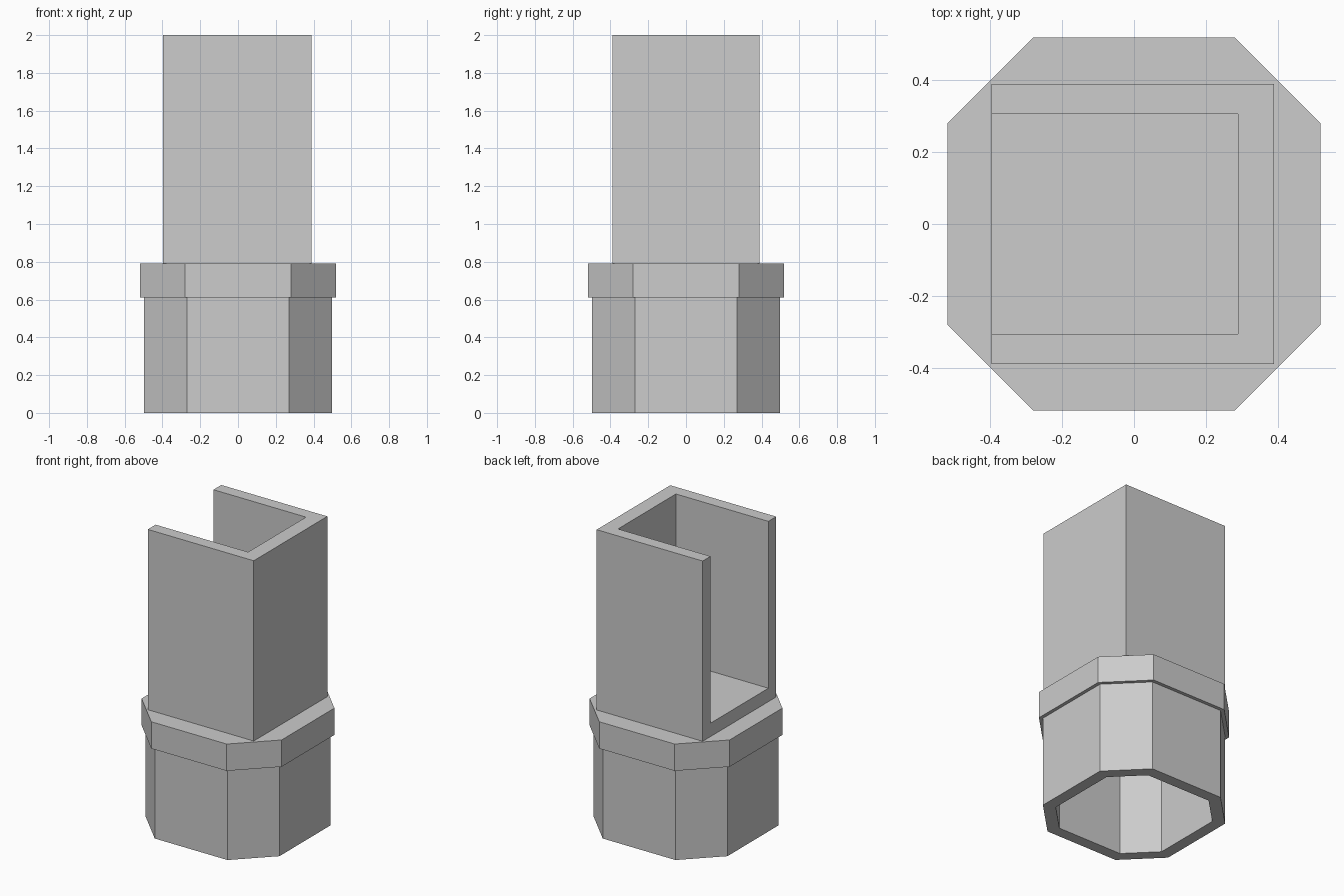
import bpy
import bmesh

cube = bpy.data.objects.get("Cube")
if cube:
    bpy.data.objects.remove(cube, do_unlink=True)

grey = bpy.data.materials.new("light_grey")
grey.use_nodes = True
colour = (0.604, 0.604, 0.604, 1)
grey.diffuse_color = colour
grey.node_tree.nodes["Principled BSDF"].inputs["Base Color"].default_value = colour


def loft(name, rings):
    """Join matching rings of points into a closed, flat-shaded solid."""
    bm = bmesh.new()
    loops = [[bm.verts.new(p) for p in ring] for ring in rings]
    for low, high in zip(loops, loops[1:]):
        for i in range(len(low)):
            j = (i + 1) % len(low)
            bm.faces.new((low[i], low[j], high[j], high[i]))
    bm.faces.new(loops[0])
    bm.faces.new(loops[-1])
    bmesh.ops.recalc_face_normals(bm, faces=bm.faces[:])
    mesh = bpy.data.meshes.new(name)
    bm.to_mesh(mesh)
    bm.free()
    mesh.materials.append(grey)
    obj = bpy.data.objects.new(name, mesh)
    bpy.context.collection.objects.link(obj)
    return obj


def octagon(half, flat, z):
    """Square of half-width `half` with chamfered corners."""
    quarter = [(half, -flat), (half, flat)]
    points = []
    for _ in range(4):
        points += [(x, y, z) for x, y in quarter]
        quarter = [(-y, x) for x, y in quarter]
    return points


def prism(name, outline, bottom, top):
    return loft(name, [[(x, y, z) for x, y in outline] for z in (bottom, top)])


SHOULDER, COLLAR_TOP, FLOOR, TOP = 0.61, 0.79, 0.88, 2.0

# Hollow octagonal socket, from its inner ceiling out and up to the collar
loft("octagonal_socket", [
    octagon(0.42, 0.24, 0.71),
    octagon(0.42, 0.24, 0),
    octagon(0.497, 0.27, 0),
    octagon(0.497, 0.27, SHOULDER),
    octagon(0.52, 0.28, SHOULDER),
    octagon(0.52, 0.28, COLLAR_TOP),
])

# Three-sided channel, open towards -x
back, front, inner = -0.397, 0.39, 0.29
outer_y, inner_y = 0.39, 0.307
half = [(front, outer_y), (back, outer_y), (back, inner_y), (inner, inner_y)]
prism("channel_walls", half + [(x, -y) for x, y in reversed(half)],
      COLLAR_TOP, TOP)

# Raised floor between the channel walls
edge = [(back, inner_y), (inner, inner_y)]
prism("channel_floor", edge + [(x, -y) for x, y in reversed(edge)],
      COLLAR_TOP, FLOOR)
